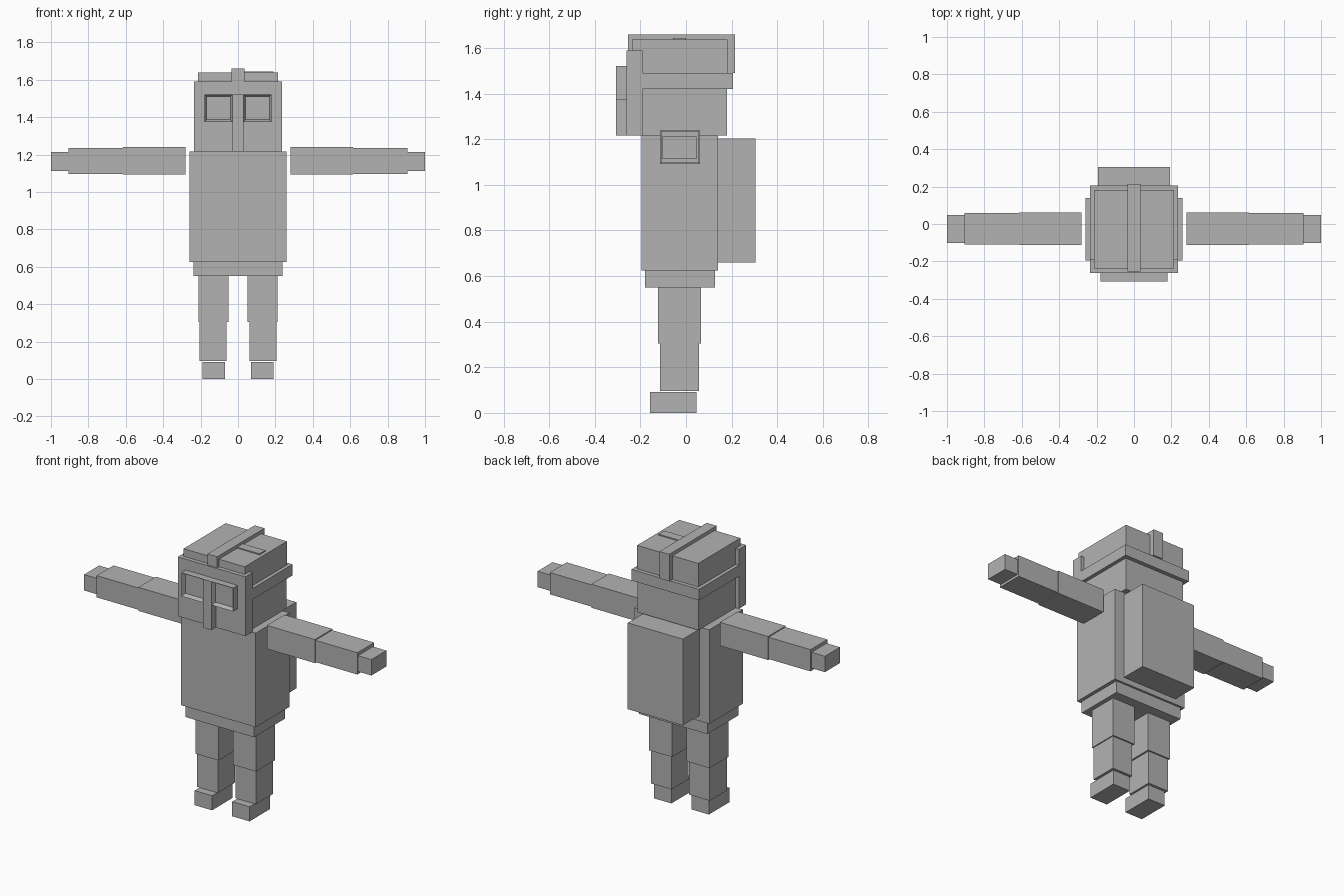
import bpy, bmesh
from mathutils import Vector

cube = bpy.data.objects.get("Cube")
if cube:
    bpy.data.objects.remove(cube, do_unlink=True)

grey = bpy.data.materials.new("plain_grey")
grey.use_nodes = True
colour = (0.45, 0.45, 0.45, 1)
grey.diffuse_color = colour
grey.node_tree.nodes["Principled BSDF"].inputs["Base Color"].default_value = colour


def box(name, x, y, z, inset=0, depth=0):
    """Box from ranges; optionally inset and sink the front face."""
    bm = bmesh.new()
    bmesh.ops.create_cube(bm, size=1)
    for v in bm.verts:
        v.co = Vector([(r[0] + r[1]) / 2 + c * (r[1] - r[0]) for c, r in zip(v.co, (x, y, z))])
    if inset:
        front = min(bm.faces, key=lambda f: f.calc_center_median().y)
        bmesh.ops.inset_region(bm, faces=[front], thickness=inset)
        bmesh.ops.translate(bm, verts=front.verts, vec=(0, depth, 0))
    bmesh.ops.recalc_face_normals(bm, faces=bm.faces)
    mesh = bpy.data.meshes.new(name)
    bm.to_mesh(mesh)
    bm.free()
    mesh.materials.append(grey)
    obj = bpy.data.objects.new(name, mesh)
    bpy.context.collection.objects.link(obj)
    return obj


def middle(name, half, y, z):
    return box(name, (-half, half), y, z)


def pair(name, x, y, z, **kw):
    box("left_" + name, x, y, z, **kw)
    box("right_" + name, (-x[1], -x[0]), y, z, **kw)


# Body
middle("torso", 0.26, (-0.195, 0.14), (0.625, 1.217))
middle("hips", 0.238, (-0.18, 0.127), (0.55, 0.625))
middle("backpack", 0.192, (0.14, 0.305), (0.66, 1.203))

# Head, face plate and helmet
middle("head", 0.212, (-0.19, 0.18), (1.217, 1.5))
middle("face_plate", 0.235, (-0.262, -0.19), (1.217, 1.59))
middle("helmet_brim", 0.235, (-0.19, 0.206), (1.42, 1.49))
middle("helmet_crown", 0.213, (-0.237, 0.182), (1.49, 1.638))
middle("helmet_crest", 0.034, (-0.255, 0.215), (1.49, 1.66))
box("helmet_plate", (0.034, 0.19), (-0.057, 0.0), (1.638, 1.645))

# Goggles and nose guard
pair("goggle", (0.03, 0.18), (-0.307, -0.262), (1.375, 1.522), inset=0.016, depth=0.025)
middle("nose_guard", 0.03, (-0.307, -0.262), (1.217, 1.522))

# Arms
pair("upper_arm", (0.28, 0.615), (-0.113, 0.062), (1.092, 1.24))
pair("forearm", (0.615, 0.907), (-0.109, 0.058), (1.097, 1.234))
pair("hand", (0.907, 1.0), (-0.102, 0.047), (1.113, 1.213))

# Legs
pair("thigh", (0.05, 0.211), (-0.122, 0.066), (0.305, 0.55))
pair("shin", (0.061, 0.205), (-0.114, 0.057), (0.095, 0.305))
pair("foot", (0.07, 0.191), (-0.158, 0.045), (0.0, 0.092))
